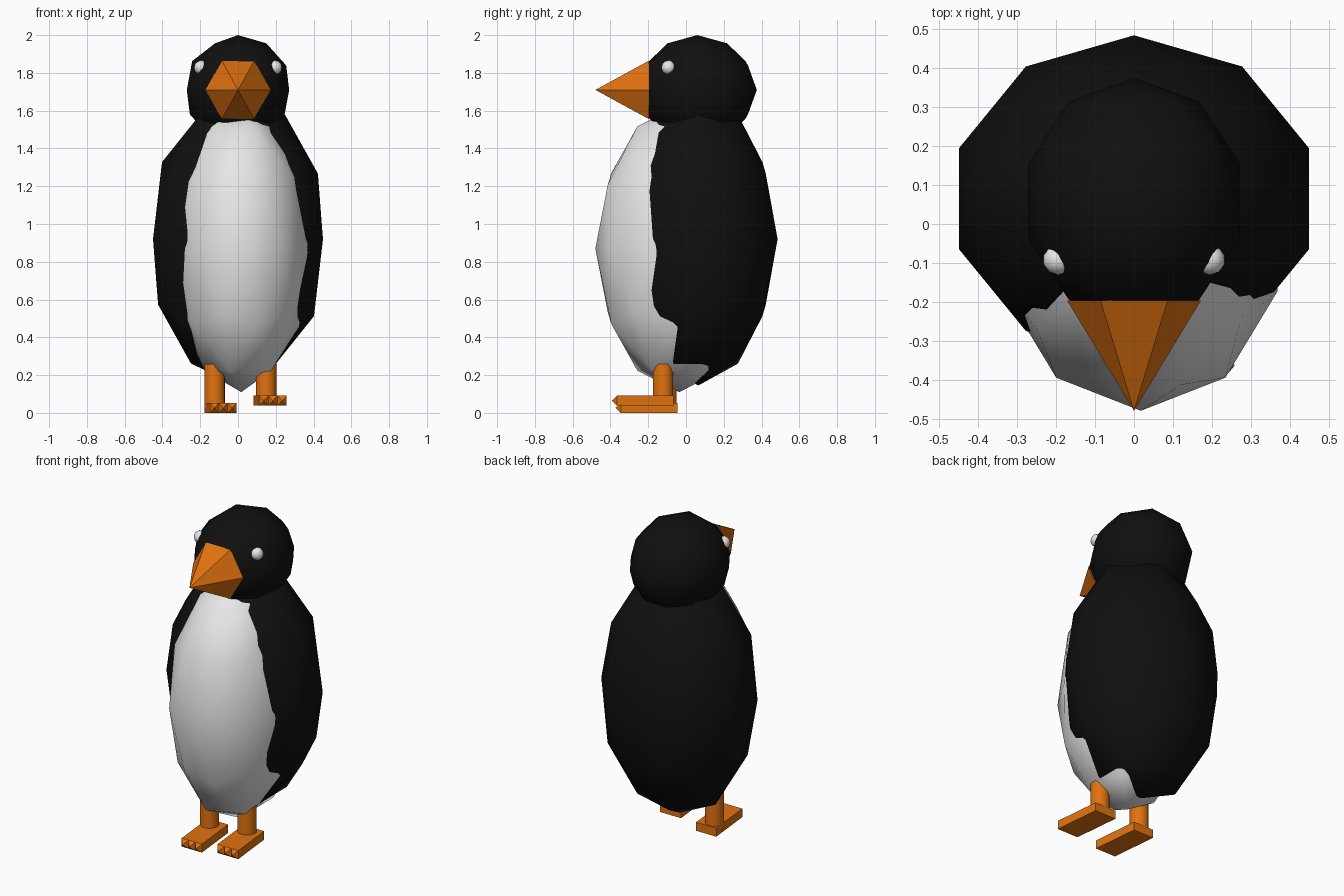
import bpy, bmesh, math
from mathutils import Matrix, Vector

if "Cube" in bpy.data.objects:
    bpy.data.objects.remove(bpy.data.objects["Cube"])


def material(name, rgb):
    m = bpy.data.materials.new(name)
    m.diffuse_color = (*rgb, 1)
    m.use_nodes = True
    m.node_tree.nodes["Principled BSDF"].inputs["Base Color"].default_value = m.diffuse_color
    return m


BLACK = material("black feathers", (0.005, 0.005, 0.005))
WHITE = material("white", (0.8, 0.8, 0.8))
ORANGE = material("orange", (0.75, 0.17, 0.005))


def finish(name, bm, mat, smooth=False):
    bmesh.ops.recalc_face_normals(bm, faces=bm.faces)
    for f in bm.faces:
        f.smooth = smooth
    mesh = bpy.data.meshes.new(name)
    bm.to_mesh(mesh)
    bm.free()
    mesh.materials.append(mat)
    ob = bpy.data.objects.new(name, mesh)
    bpy.context.collection.objects.link(ob)
    return ob


def ball(name, centre, radii, mat):
    bm = bmesh.new()
    m = Matrix.Translation(centre) @ Matrix.Diagonal((*radii, 1))
    bmesh.ops.create_icosphere(bm, subdivisions=2, radius=1, matrix=m)
    return finish(name, bm, mat, True)


# Body, belly, head and eyes
ball("body", (0, 0.065, 0.92), (0.473, 0.42, 0.775), BLACK)
ball("belly", (0.0175, -0.035, 0.87), (0.37, 0.445, 0.76), WHITE)
ball("head", (0, 0.06, 1.71), (0.285, 0.315, 0.29), BLACK)
for side, x in (("left", -0.195), ("right", 0.195)):
    ball(side + "_eye", (x, -0.092, 1.828), (0.039, 0.039, 0.039), WHITE)

# Beak: six-sided cone pointing forward
bm = bmesh.new()
tip = bm.verts.new((0, -0.48, 1.71))
ring = [bm.verts.new((0.172 * math.cos(a), -0.197, 1.71 + 0.178 * math.sin(a)))
        for a in (math.radians(60 * i) for i in range(6))]
bm.faces.new(ring)
for i in range(6):
    bm.faces.new((tip, ring[i], ring[(i + 1) % 6]))
finish("beak", bm, ORANGE)


def leg(side, x, y, z):
    # Leg post
    top = 0.26
    bm = bmesh.new()
    bmesh.ops.create_cone(bm, cap_ends=True, segments=24, radius1=0.054, radius2=0.054,
                          depth=top - z, matrix=Matrix.Translation((x, y, (top + z) / 2)))
    ob = finish(side + "_leg", bm, ORANGE)
    for p in ob.data.polygons:
        p.use_smooth = abs(p.normal.z) < 0.5
    for e in ob.data.edges:
        a, b = (ob.data.vertices[i].co.z for i in e.vertices)
        e.use_edge_sharp = abs(a - b) < 1e-4


def foot(side, x0, x1, front, heel, z):
    # Slightly skewed slab, turned a little to the right
    skew, h = 0.03, 0.053
    bm = bmesh.new()
    plan = [(x0 + skew, front), (x1, front), (x1 - skew, heel), (x0, heel)]
    base = bm.faces.new([bm.verts.new((px, py, z)) for px, py in plan])
    ext = bmesh.ops.extrude_face_region(bm, geom=[base])
    for v in ext["geom"]:
        if isinstance(v, bmesh.types.BMVert):
            v.co.z += h
    finish(side + "_foot", bm, ORANGE)
    # Three pyramid claws along the front edge
    w = (x1 - x0 - skew) / 3
    for i in range(3):
        a = x0 + skew + i * w
        bm = bmesh.new()
        corners = [bm.verts.new((px, front, pz)) for px, pz in
                   ((a, z), (a + w, z), (a + w, z + h), (a, z + h))]
        apex = bm.verts.new((a + w / 2, front - 0.028, z + h / 2))
        bm.faces.new(corners)
        for k in range(4):
            bm.faces.new((apex, corners[k], corners[(k + 1) % 4]))
        finish(f"{side}_claw_{i + 1}", bm, ORANGE)


leg("left", -0.124, -0.103, 0.02)
foot("left", -0.178, -0.008, -0.345, -0.045, 0.0)
leg("right", 0.149, -0.122, 0.045)
foot("right", 0.082, 0.258, -0.365, -0.067, 0.038)
